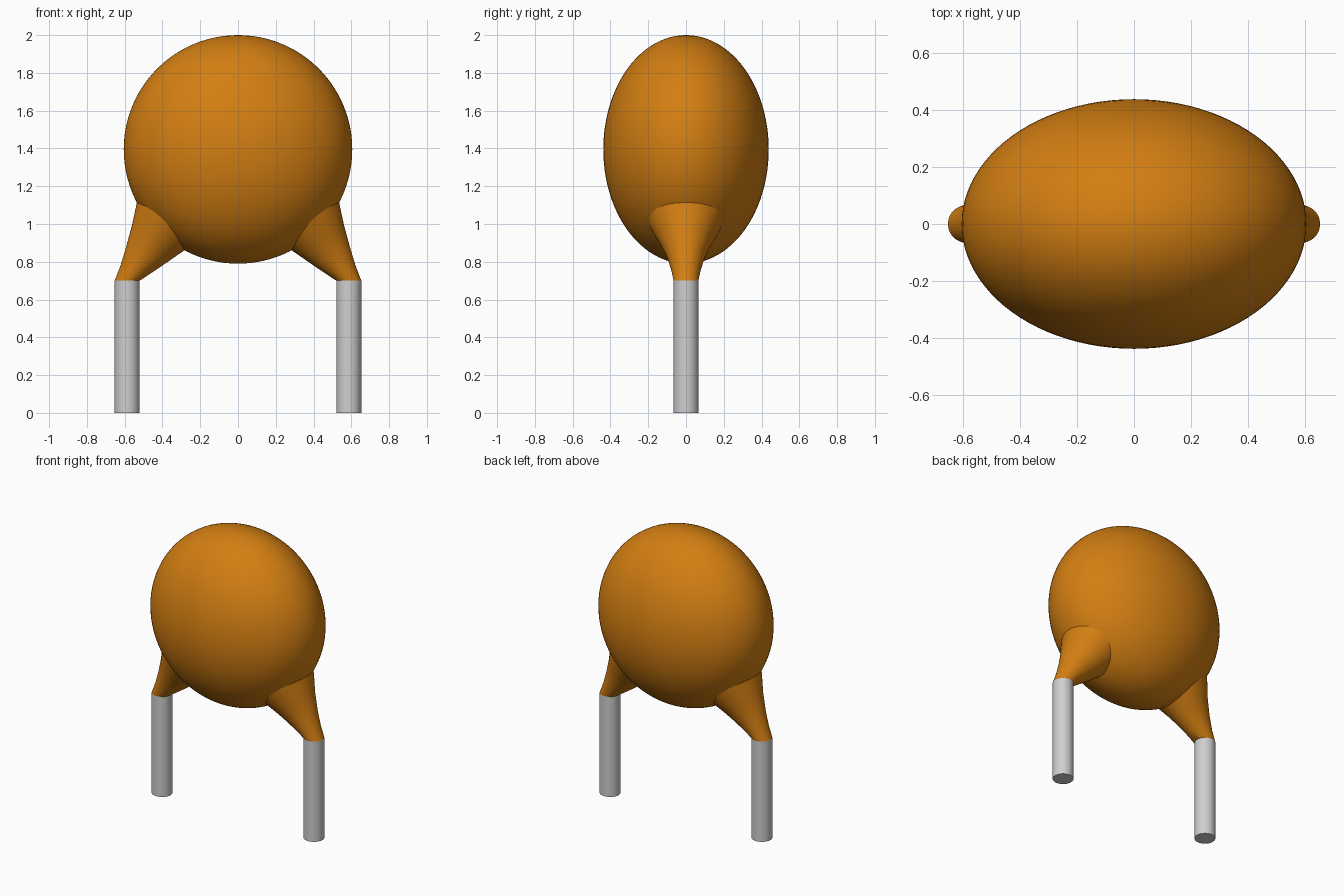
import bpy, bmesh, math

cube = bpy.data.objects.get("Cube")
if cube:
    bpy.data.objects.remove(cube, do_unlink=True)


def make_material(name, rgb):
    m = bpy.data.materials.new(name)
    m.use_nodes = True
    m.diffuse_color = (*rgb, 1)
    m.node_tree.nodes["Principled BSDF"].inputs["Base Color"].default_value = (*rgb, 1)
    return m


orange = make_material("orange coating", (0.65, 0.21, 0.006))
grey = make_material("grey metal", (0.62, 0.62, 0.62))


def finish(bm, name, mat):
    bmesh.ops.recalc_face_normals(bm, faces=bm.faces)
    me = bpy.data.meshes.new(name)
    bm.to_mesh(me)
    bm.free()
    me.materials.append(mat)
    ob = bpy.data.objects.new(name, me)
    bpy.context.collection.objects.link(ob)
    bpy.ops.object.select_all(action='DESELECT')
    ob.select_set(True)
    bpy.context.view_layer.objects.active = ob
    bpy.ops.object.shade_smooth_by_angle(angle=math.radians(35))
    return ob


def loft(name, rings, mat, side, n=48):
    """Each ring: outer (x, z), inner (x, z), half depth in y."""
    bm = bmesh.new()
    loops = []
    for (xo, zo), (xi, zi), d in rings:
        loop = []
        for k in range(n):
            a = 2 * math.pi * k / n
            c = (1 + math.cos(a)) / 2
            loop.append(bm.verts.new((side * (xi + (xo - xi) * c),
                                      d * math.sin(a), zi + (zo - zi) * c)))
        loops.append(loop)
    for lo, hi in zip(loops, loops[1:]):
        for k in range(n):
            j = (k + 1) % n
            bm.faces.new((lo[k], lo[j], hi[j], hi[k]))
    bm.faces.new(loops[0])
    bm.faces.new(loops[-1])
    return finish(bm, name, mat)


# Flattened round body
bm = bmesh.new()
bmesh.ops.create_uvsphere(bm, u_segments=96, v_segments=48, radius=1)
bmesh.ops.scale(bm, vec=(0.605, 0.438, 0.605), verts=bm.verts)
bmesh.ops.translate(bm, vec=(0, 0, 1.395), verts=bm.verts)
finish(bm, "body", orange)

# Flared collars that blend the body into the leads
collar = [
    ((0.653, 0.70), (0.521, 0.70), 0.066),
    ((0.622, 0.78), (0.475, 0.73), 0.077),
    ((0.592, 0.88), (0.405, 0.777), 0.10),
    ((0.562, 0.99), (0.340, 0.822), 0.135),
    ((0.536, 1.11), (0.285, 0.86), 0.178),
    ((0.522, 1.165), (0.234, 0.893), 0.20),
]
# Straight wire leads
lead = [((0.653, 0), (0.521, 0), 0.066), ((0.653, 0.70), (0.521, 0.70), 0.066)]

for side, label in ((1, "left"), (-1, "right")):
    loft(label + "_collar", collar, orange, side)
    loft(label + "_lead", lead, grey, side)
